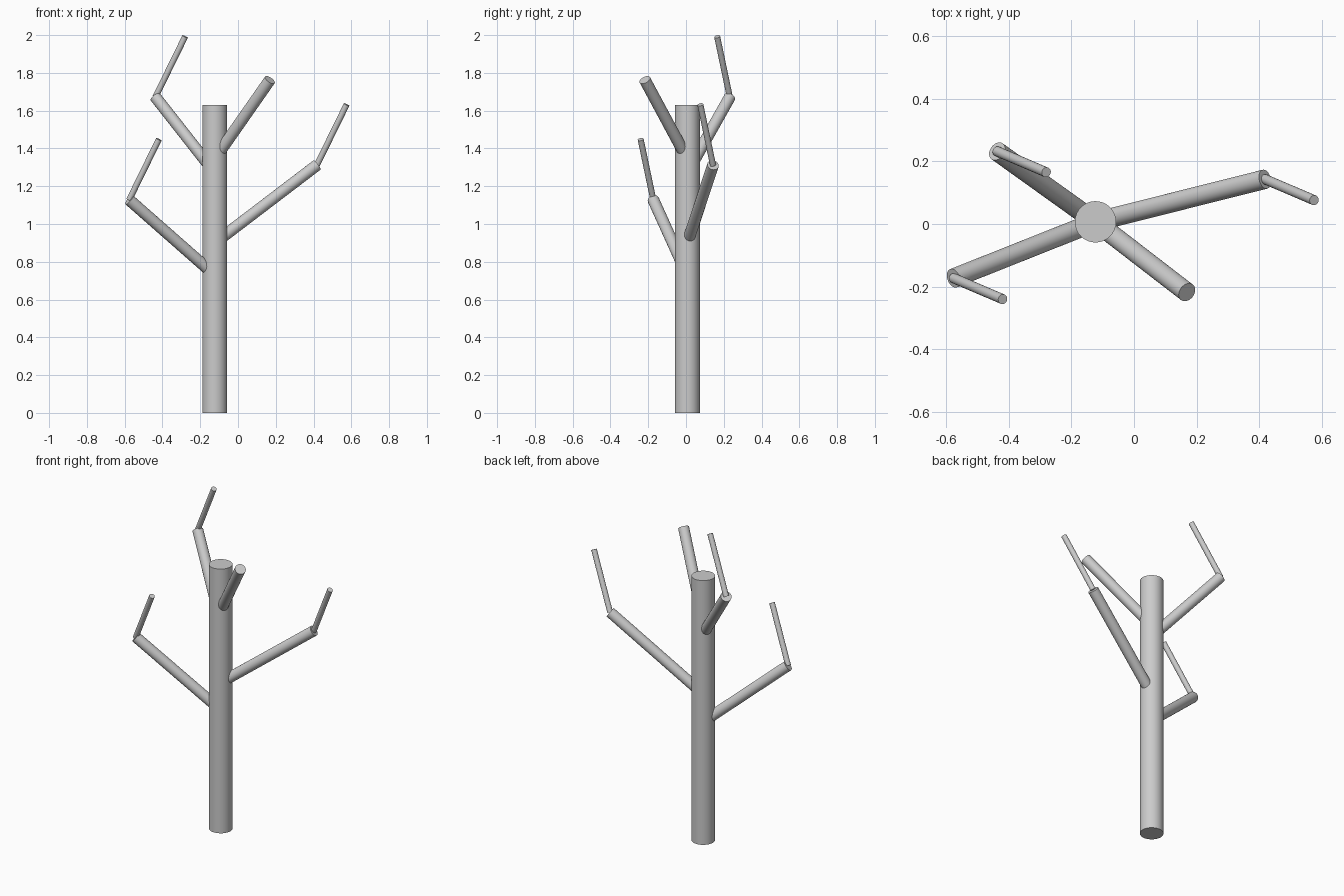
import bpy
import math
from mathutils import Vector

cube = bpy.data.objects.get("Cube")
if cube:
    bpy.data.objects.remove(cube, do_unlink=True)

# Single pale grey colour
grey = bpy.data.materials.new("light grey")
grey.use_nodes = True
colour = (0.6, 0.6, 0.6, 1)
grey.diffuse_color = colour
grey.node_tree.nodes["Principled BSDF"].inputs["Base Color"].default_value = colour


def rod(name, start, end, radius):
    """Capped smooth cylinder running from start to end."""
    axis = end - start
    bpy.ops.mesh.primitive_cylinder_add(
        vertices=32, radius=radius, depth=axis.length, location=(start + end) / 2)
    obj = bpy.context.object
    obj.name = name
    obj.rotation_euler = axis.to_track_quat("Z", "Y").to_euler()
    obj.data.materials.append(grey)
    bpy.ops.object.shade_smooth_by_angle(angle=math.radians(35))


# Trunk
base = Vector((-0.123, 0.007, 0))
rod("trunk", base, base + Vector((0, 0, 1.63)), 0.066)

# Branches: name, height on the trunk axis, tip, carries a twig
branches = [
    ("lower_right", 0.73, (-0.576, -0.173, 1.128), True),
    ("lower_left", 0.90, (0.418, 0.143, 1.312), True),
    ("upper_right", 1.272, (-0.437, 0.232, 1.672), True),
    ("upper_left", 1.345, (0.169, -0.218, 1.763), False),
]
twig = Vector((0.157, -0.067, 0.32))
for name, height, tip, has_twig in branches:
    tip = Vector(tip)
    rod(name + "_branch", base + Vector((0, 0, height)), tip, 0.031)
    if has_twig:
        rod(name + "_twig", tip, tip + twig, 0.016)
